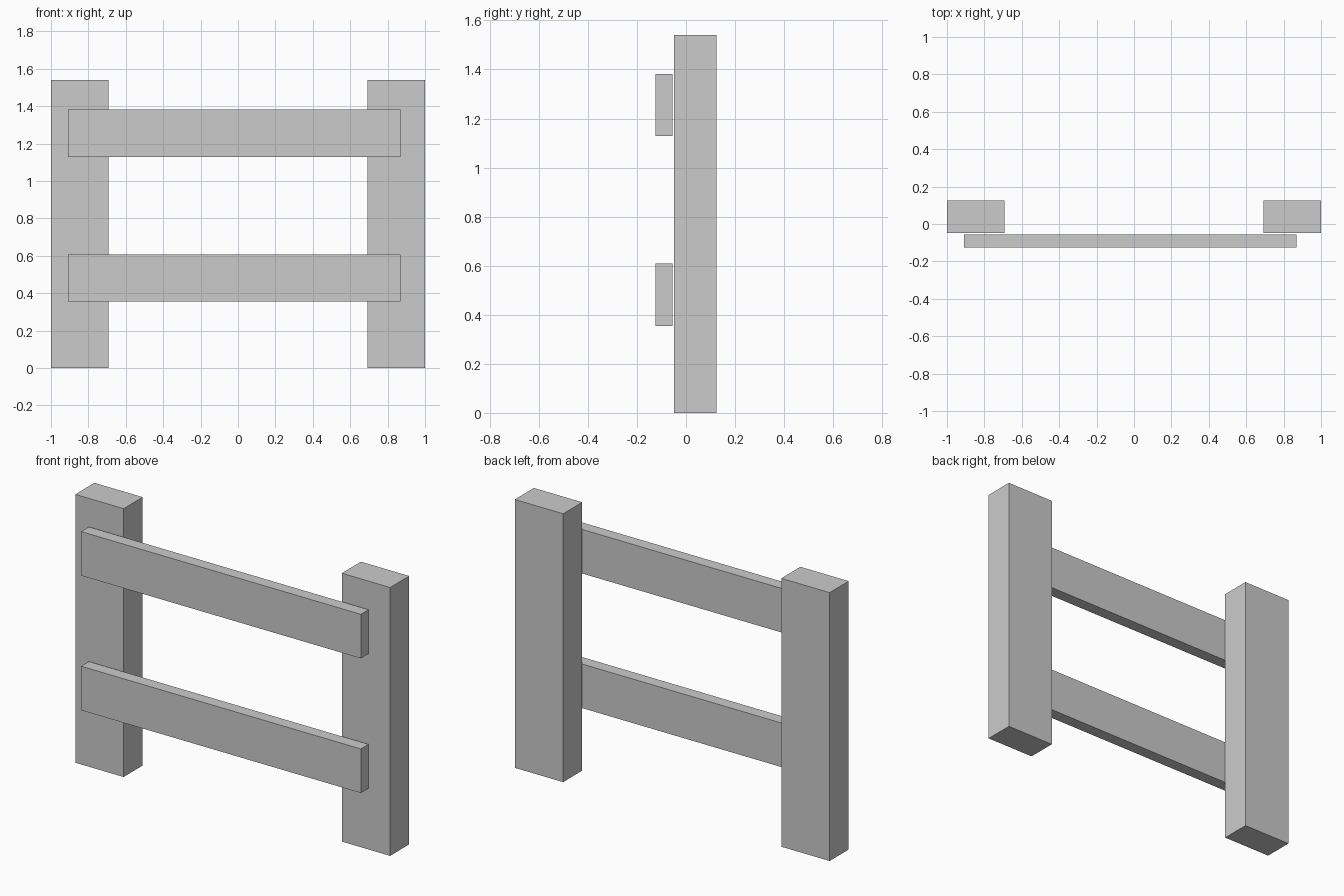
import bpy
import bmesh
from mathutils import Vector

if "Cube" in bpy.data.objects:
    bpy.data.objects.remove(bpy.data.objects["Cube"])


def box(name, low, high):
    """Axis-aligned box between two corners."""
    low, high = Vector(low), Vector(high)
    mesh = bpy.data.meshes.new(name)
    bm = bmesh.new()
    bmesh.ops.create_cube(bm, size=1)
    bmesh.ops.scale(bm, vec=high - low, verts=bm.verts)
    bm.to_mesh(mesh)
    bm.free()
    obj = bpy.data.objects.new(name, mesh)
    obj.location = (low + high) / 2
    bpy.context.collection.objects.link(obj)
    return obj


# Upright posts
for name, x in (("left_post", -1.0), ("right_post", 0.693)):
    box(name, (x, -0.048, 0), (x + 0.307, 0.125, 1.541))

# Horizontal rails, just in front of the posts
for name, z in (("lower_rail", 0.355), ("upper_rail", 1.128)):
    box(name, (-0.909, -0.125, z), (0.868, -0.055, z + 0.253))
